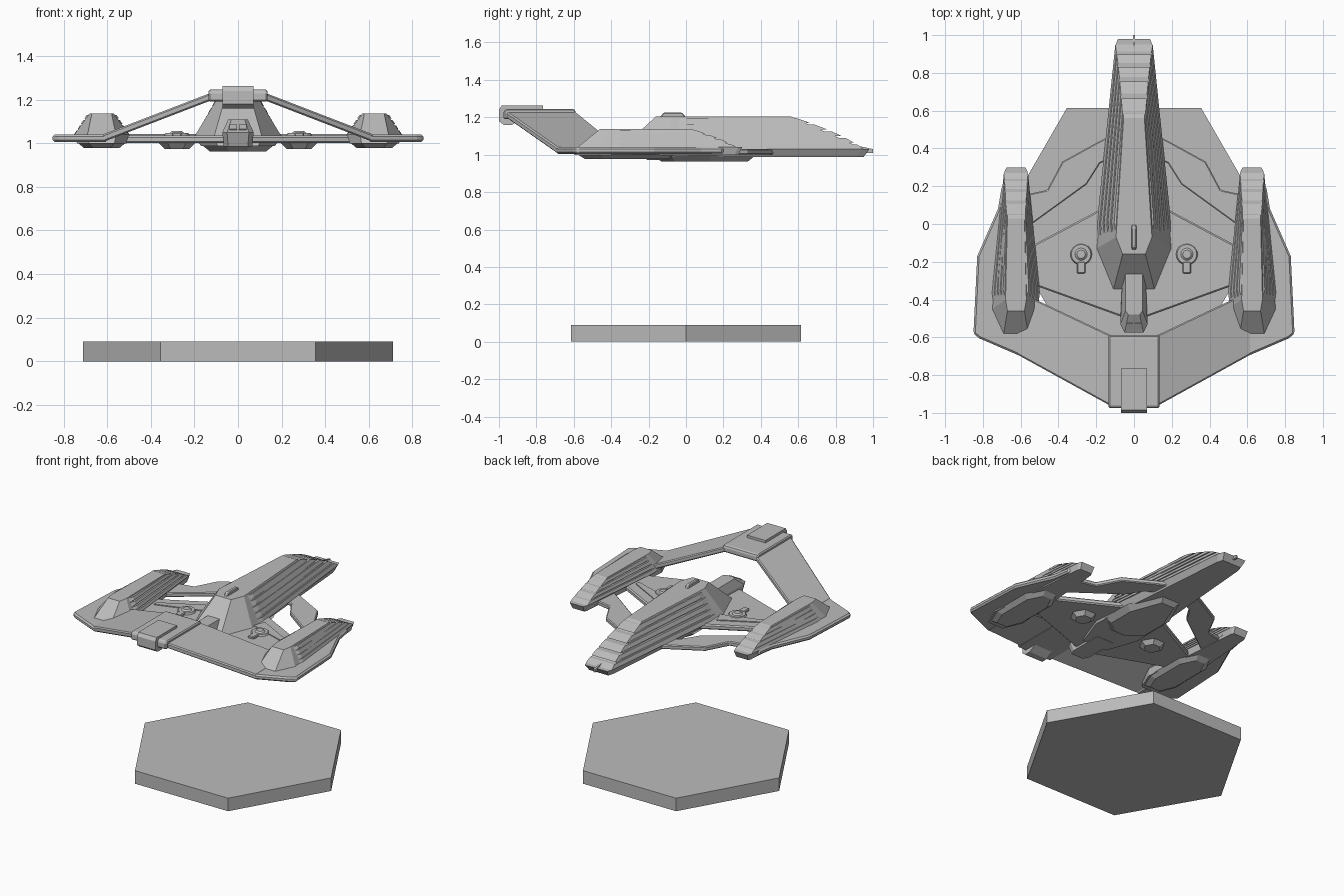
import bpy, bmesh
from math import cos, sin, radians

cube = bpy.data.objects.get("Cube")
if cube:
    bpy.data.objects.remove(cube, do_unlink=True)

grey = bpy.data.materials.new("plain grey")
grey.use_nodes = True
GREY = (0.5, 0.5, 0.5, 1)
grey.diffuse_color = GREY
grey.node_tree.nodes["Principled BSDF"].inputs["Base Color"].default_value = GREY


def loft(name, low, high, mirror=False, bevel=0):
    """Join two rings of equal length into a closed solid."""
    bm = bmesh.new()
    a = [bm.verts.new(p) for p in low]
    b = [bm.verts.new(p) for p in high]
    bm.faces.new(a)
    bm.faces.new(b)
    n = len(a)
    for i in range(n):
        j = (i + 1) % n
        bm.faces.new((a[i], a[j], b[j], b[i]))
    bmesh.ops.recalc_face_normals(bm, faces=bm.faces)
    mesh = bpy.data.meshes.new(name)
    bm.to_mesh(mesh)
    bm.free()
    mesh.materials.append(grey)
    obj = bpy.data.objects.new(name, mesh)
    bpy.context.collection.objects.link(obj)
    if bevel:
        mod = obj.modifiers.new("edge", 'BEVEL')
        mod.width, mod.segments = bevel, 1
        mod.limit_method, mod.angle_limit = 'ANGLE', radians(40)
    if mirror:
        obj.modifiers.new("pair", 'MIRROR')
    return obj


def plate(name, pts, z0, z1, mirror=False, bevel=0, rise=lambda x: 0):
    """Flat outline given thickness, optionally lifted along x."""
    return loft(name, [(x, y, z0 + rise(x)) for x, y in pts],
                [(x, y, z1 + rise(x)) for x, y in pts], mirror, bevel)


def sweep_x(name, pts, x0, x1, mirror=False, bevel=0):
    """Side profile (y, z) swept across x."""
    return loft(name, [(x0, y, z) for y, z in pts],
                [(x1, y, z) for y, z in pts], mirror, bevel)


def both(half):
    return half + [(-x, y) for x, y in reversed(half)]


def frustum(name, low, high, z0, z1, cx=0, mirror=False, bevel=0):
    """Symmetric solid from a lower and an upper half outline."""
    return loft(name, [(x + cx, y, z0) for x, y in both(low)],
                [(x + cx, y, z1) for x, y in both(high)], mirror, bevel)


def mix(a, b, t):
    return tuple(p + (q - p) * t for p, q in zip(a, b))


def louvred_hull(name, low, high, z0, z1, layers, bulge, cx=0, mirror=False):
    """Faceted hull with stacked ridges ending in a stepped tail."""
    frustum(name, low, high, z0, z1, cx, mirror)

    def ring(t):
        front, rear = mix(low[1], high[1], t), mix(low[2], high[2], t)
        rear = (rear[0] + .004, rear[1] + bulge * 4 * t * (1 - t))
        start = mix(front, rear, .12)
        return [(front[0] - .01, front[1]), (start[0] + .009, start[1]), rear]

    for i in range(layers):
        t0, t1 = i / layers, (i + .72) / layers
        frustum(f"{name}_ridge_{i + 1}", ring(t0), ring(t1),
                z0 + (z1 - z0) * t0, z0 + (z1 - z0) * t1, cx, mirror)


# Hexagonal stand
plate("stand", [(.71 * cos(radians(60 * i)), .71 * sin(radians(60 * i)))
                for i in range(6)], 0, .09)

# Central deck and rear struts, leaving the openings beside the spine
plate("deck", both([(.07, -.49), (.54, -.32), (.57, -.13), (.23, .05), (.14, .10)]),
      1.0, 1.035, bevel=.008)
plate("rear_strut", [(.10, .48), (.18, .44), (.38, .33), (.46, .18), (.60, .15),
                     (.60, -.04), (.54, 0), (.25, .21), (.18, .32), (.10, .36)],
      1.0, 1.03, mirror=True, bevel=.006)
plate("deck_panel", [(.19, -.10), (.22, -.02), (.50, -.17), (.50, -.20)],
      1.03, 1.041, mirror=True)

# Central spine
spine = [(.11, -.35), (.20, -.13), (.095, .95)]
louvred_hull("spine", spine, [(.06, -.16), (.095, -.07), (.055, .56)],
             1.03, 1.205, 5, .04)
tail = spine[:2] + [(.10, .94), (.085, .98)]
frustum("spine_base", [(x * .85, y - .03) for x, y in tail], tail, .988, 1.03)
frustum("spine_keel", [(.04, -.13), (.13, -.06), (.13, .12), (.05, .33)],
        [(.06, -.18), (.17, -.08), (.17, .14), (.07, .37)], .963, .995)
sweep_x("dorsal_fin", [(-.14, 1.2), (-.12, 1.225), (-.02, 1.225), (.0, 1.2)],
        -.013, .013, bevel=.005)
sweep_x("tail_spike", [(.93, 1.01), (.93, 1.045), (1.0, 1.03), (1.0, 1.01)], -.006, .006)

# Cockpit
frustum("cockpit_lower", [(.045, -.55), (.065, -.51), (.065, -.28)],
        [(.05, -.575), (.072, -.53), (.06, -.28)], .985, 1.05)
frustum("cockpit_upper", [(.05, -.575), (.072, -.53), (.06, -.25)],
        [(.03, -.48), (.045, -.46), (.045, -.22)], 1.05, 1.108)
sweep_x("cockpit_window", [(-.56, 1.064), (-.527, 1.086), (-.52, 1.075), (-.553, 1.053)],
        .005, .04, mirror=True)

# Outer wings and the raised arch that joins them
plate("wing", [(.60, -.70), (.82, -.605), (.85, -.58), (.83, -.17), (.72, .08),
               (.70, .20), (.56, .20), (.54, -.36), (.60, -.40)],
      1.005, 1.04, mirror=True, bevel=.01)
plate("arch_arm", [(.12, -.965), (.62, -.69), (.62, -.36), (.50, -.41), (.12, -.59)],
      1.005, 1.04, mirror=True, bevel=.007, rise=lambda x: (.62 - x) * .385)
sweep_x("arch_bridge", [(-.975, 1.19), (-.975, 1.235), (-.96, 1.245), (-.60, 1.245),
                        (-.59, 1.235), (-.59, 1.20), (-.61, 1.19)],
        -.135, .135, bevel=.008)
sweep_x("arch_clamp", [(-1.0, 1.18), (-1.0, 1.24), (-.985, 1.262), (-.765, 1.262),
                       (-.765, 1.235), (-.88, 1.19), (-.93, 1.16), (-.975, 1.16)],
        -.07, .07)

# Side nacelles
pod = [(.065, -.58), (.125, -.45), (.06, .27)]
louvred_hull("nacelle", pod, [(.045, -.46), (.055, -.40), (.045, .03)],
             1.04, 1.137, 4, .02, cx=.625, mirror=True)
pod_base = pod[:2] + [(.06, .28), (.05, .30)]
frustum("nacelle_base", [(x * .9, y - .02) for x, y in pod_base], pod_base,
        .998, 1.04, cx=.625, mirror=True)
frustum("nacelle_keel", [(.04, -.54), (.08, -.44), (.08, -.20), (.03, -.10)],
        [(.06, -.58), (.11, -.46), (.11, -.18), (.05, -.06)],
        .977, 1.002, cx=.625, mirror=True)

# Deck turrets and the pods under them
def disc(r, n=16):
    return [(.28 + r * cos(radians(360 * i / n)), -.16 + r * sin(radians(360 * i / n)))
            for i in range(n)]


def taper(name, r0, r1, z0, z1, n=16):
    loft(name, [(x, y, z0) for x, y in disc(r0, n)],
         [(x, y, z1) for x, y in disc(r1, n)], mirror=True)


taper("turret_ring", .06, .052, 1.03, 1.047)
taper("turret_dome", .035, .022, 1.045, 1.056)
plate("turret_barrel", [(.258, -.20), (.302, -.20), (.302, -.262), (.258, -.262)],
      1.03, 1.05, mirror=True, bevel=.005)
taper("turret_pod", .055, .085, .973, 1.002, 6)
